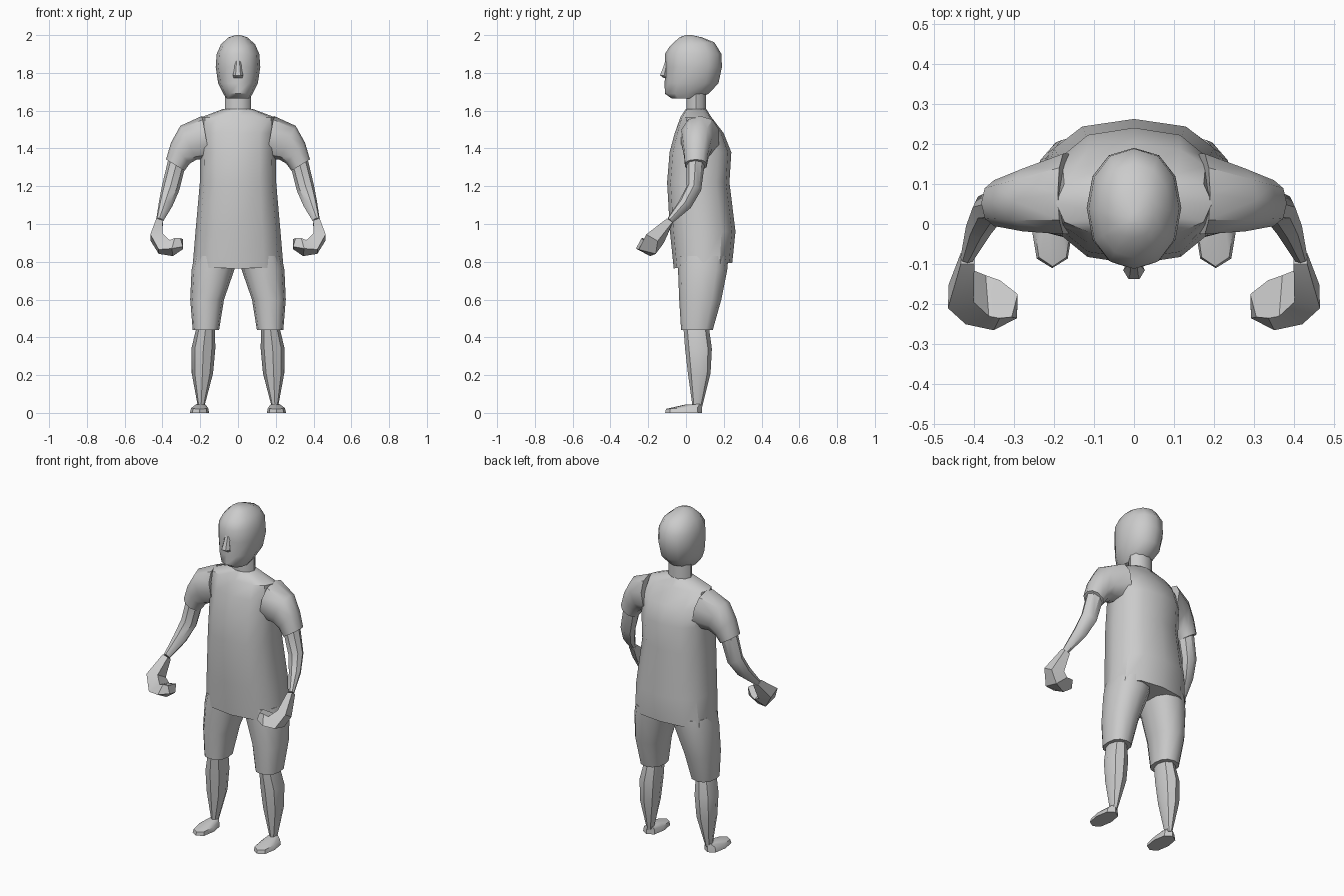
import bpy, bmesh, math
from mathutils import Vector


def ring(c, u, v, n=10, p=1.0):
    """Superellipse ring round c, spanned by half-axes u and v."""
    c, u, v = Vector(c), Vector(u), Vector(v)
    f = lambda t: math.copysign(abs(t) ** p, t) if abs(t) > 1e-6 else 0.0
    return [c + u * f(math.cos(2 * math.pi * i / n)) + v * f(math.sin(2 * math.pi * i / n))
            for i in range(n)]


def level(z, x0, x1, y0, y1, n=10, p=1.0, tilt=0.0):
    """Horizontal ring filling the given x and y limits; tilt raises the back."""
    return ring(((x0 + x1) / 2, (y0 + y1) / 2, z),
                ((x1 - x0) / 2, 0, 0), (0, (y1 - y0) / 2, tilt), n, p)


def loft(name, rings, mirror=False, angle=40):
    bm = bmesh.new()
    loops = [[bm.verts.new(p) for p in r] for r in rings]
    for a, b in zip(loops, loops[1:]):
        for i in range(len(a)):
            j = (i + 1) % len(a)
            bm.faces.new((a[i], a[j], b[j], b[i]))
    bm.faces.new(loops[0])
    bm.faces.new(loops[-1])
    bmesh.ops.recalc_face_normals(bm, faces=bm.faces)
    mesh = bpy.data.meshes.new(name)
    bm.to_mesh(mesh)
    bm.free()
    ob = bpy.data.objects.new(name, mesh)
    bpy.context.collection.objects.link(ob)
    bpy.ops.object.select_all(action='DESELECT')
    ob.select_set(True)
    bpy.context.view_layer.objects.active = ob
    bpy.ops.object.shade_smooth_by_angle(angle=math.radians(angle))
    if mirror:
        ob.modifiers.new("mirror", 'MIRROR').use_mirror_merge = False
    return ob


# Shirt body: z, half width, front, back
loft("shirt", [level(z, -w, w, f, b, 12, 0.8, t) for z, w, f, b, t in [
    (0.78, 0.24, -0.065, 0.245, 0.015),
    (0.96, 0.225, -0.085, 0.262, 0),
    (1.22, 0.202, -0.1, 0.23, 0),
    (1.38, 0.2, -0.087, 0.24, 0),
    (1.48, 0.2, -0.06, 0.2, 0),
    (1.565, 0.195, -0.03, 0.135, 0),
    (1.61, 0.075, 0.0, 0.106, 0)]])

# Sleeves, swept out and down from the shoulder
loft("sleeve", [
    ring((0.17, 0.075, 1.46), (0.02, 0, 0.112), (0, 0.105, 0), 10, 0.9),
    ring((0.263, 0.06, 1.43), (0.042, 0, 0.09), (0, 0.082, 0), 10, 0.9),
    ring((0.305, 0.055, 1.375), (0.05, 0, 0.055), (0, 0.068, 0), 10, 0.9),
    ring((0.332, 0.052, 1.312), (0.049, 0, 0.03), (0, 0.06, 0), 10, 0.9)], True)

# Forearms
loft("forearm", [
    ring((0.32, 0.052, 1.34), (0.044, 0, 0.025), (0, 0.05, 0), 8),
    ring((0.357, 0.042, 1.19), (0.045, 0, 0.015), (0, 0.038, -0.012), 8),
    ring((0.383, -0.005, 1.105), (0.036, 0, 0.01), (0, 0.03, -0.02), 8),
    ring((0.415, -0.085, 1.018), (0.018, 0, 0.005), (0, 0.012, -0.014), 8)], True)

# Mitten hands, curled inwards (four corners per section)
loft("hand", [[Vector(p) for p in s] for s in [
    [(.432, -.1, 1.03), (.432, -.072, 1.01), (.398, -.072, 1.0), (.398, -.1, 1.02)],
    [(.464, -.21, .945), (.462, -.15, .91), (.402, -.115, .905), (.40, -.195, .95)],
    [(.42, -.25, .865), (.42, -.16, .842), (.37, -.128, .885), (.362, -.23, .915)],
    [(.35, -.265, .87), (.345, -.19, .83), (.335, -.14, .895), (.335, -.235, .925)],
    [(.292, -.235, .88), (.29, -.185, .868), (.29, -.175, .92), (.305, -.232, .925)]]],
    True, 30)

# Neck and head
loft("neck", [level(z, -0.07, 0.07, 0.0, 0.108, 10) for z in (1.585, 1.7)])
loft("head", [level(z, -w, w, f, b, 12, 0.92, t) for z, w, f, b, t in [
    (1.664, 0.06, -0.075, 0.07, 0),
    (1.69, 0.078, -0.112, 0.12, 0),
    (1.745, 0.105, -0.113, 0.172, 0),
    (1.83, 0.118, -0.11, 0.19, 0),
    (1.9, 0.113, -0.112, 0.188, 0),
    (1.952, 0.09, -0.085, 0.15, 0.01),
    (1.988, 0.05, -0.035, 0.085, 0),
    (2.0, 0.012, 0.0, 0.03, 0)]])
loft("nose", [level(z, -w, w, f, -0.09, 6) for z, w, f in [
    (1.772, 0.022, -0.118), (1.787, 0.027, -0.141),
    (1.82, 0.02, -0.127), (1.87, 0.016, -0.108)]])

# Shorts: one leg, mirrored
loft("shorts_leg", [level(z, *lim, 12, 0.85) for z, *lim in [
    (0.83, 0.0, 0.232, -0.045, 0.225),
    (0.755, 0.02, 0.246, -0.042, 0.218),
    (0.6, 0.074, 0.253, -0.036, 0.187),
    (0.44, 0.1, 0.24, -0.026, 0.142)]], True)

# Calves
loft("calf", [level(z, *lim, 8) for z, *lim in [
    (0.46, 0.122, 0.218, -0.014, 0.12),
    (0.34, 0.12, 0.247, -0.005, 0.137),
    (0.21, 0.132, 0.245, 0.01, 0.13),
    (0.03, 0.179, 0.212, 0.035, 0.085)]], True)

# Feet
loft("foot", [level(z, *lim, 8, 0.8, t) for z, *lim, t in [
    (0.0, 0.153, 0.255, -0.11, 0.086, 0),
    (0.026, 0.158, 0.248, -0.106, 0.085, 0.005),
    (0.045, 0.173, 0.222, -0.01, 0.083, 0.002)]], True)
